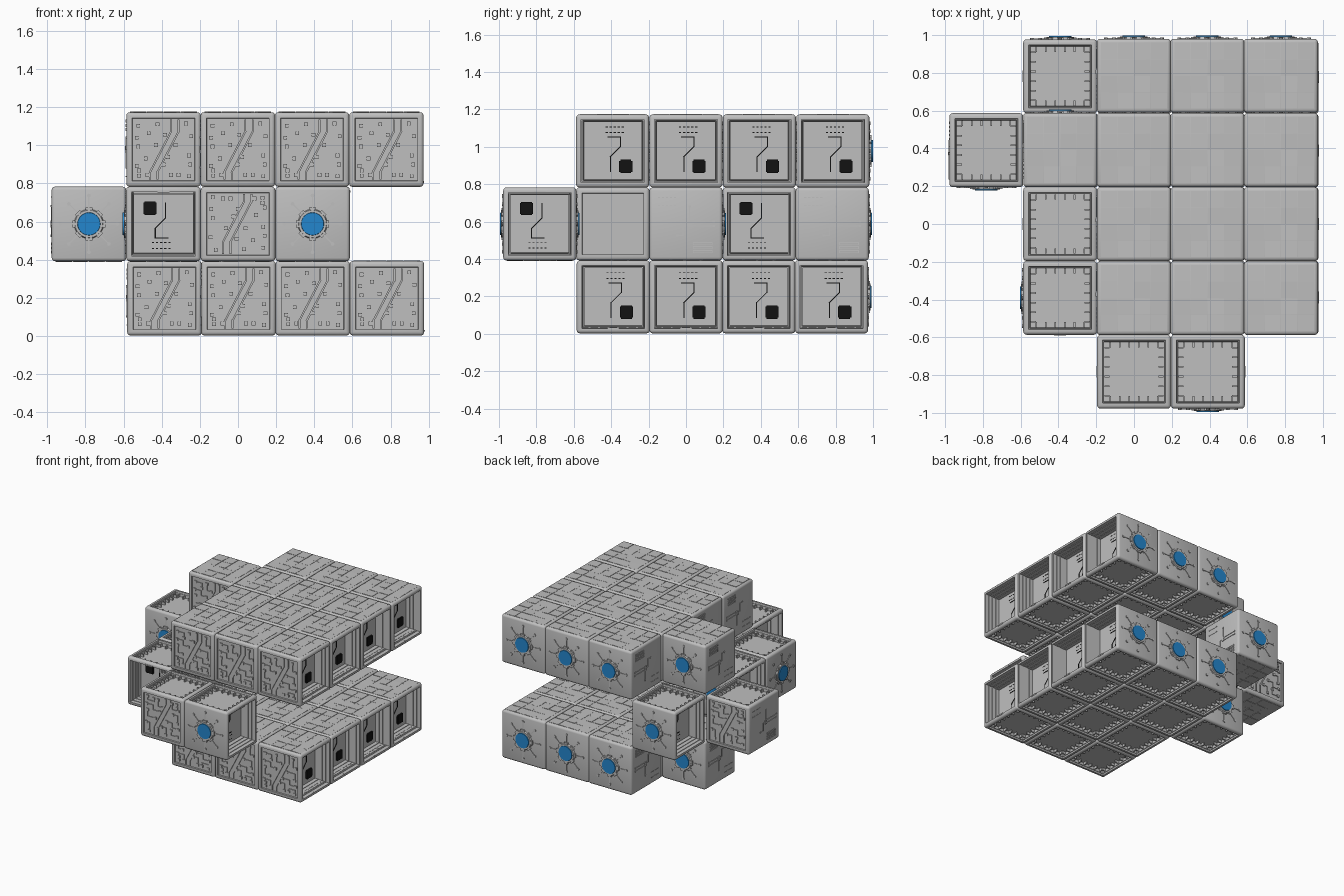
import bpy, bmesh, math, random
from mathutils import Matrix, Vector

if "Cube" in bpy.data.objects:
    bpy.data.objects.remove(bpy.data.objects["Cube"])

random.seed(4)
S = 0.391          # module size
H = S / 2


def material(name, rgb):
    m = bpy.data.materials.new(name)
    m.diffuse_color = (*rgb, 1)
    m.use_nodes = True
    m.node_tree.nodes["Principled BSDF"].inputs["Base Color"].default_value = m.diffuse_color
    return m


GREY = material("light grey panel", (0.52, 0.52, 0.52))
BLACK = material("black chip", (0.006, 0.006, 0.006))
BLUE = material("blue core", (0.017, 0.24, 0.61))


# Frame of each cube face: u right, v up, n outward, origin on the face
def frame(u, v, n):
    u, v, n = Vector(u), Vector(v), Vector(n)
    m = Matrix((u, v, n)).transposed().to_4x4()
    m.translation = n * H
    return m


FRONT = frame((1, 0, 0), (0, 0, 1), (0, -1, 0))
BACK = frame((-1, 0, 0), (0, 0, 1), (0, 1, 0))
RIGHT = frame((0, 1, 0), (0, 0, 1), (1, 0, 0))
LEFT = frame((0, -1, 0), (0, 0, 1), (-1, 0, 0))
TOP = frame((1, 0, 0), (0, 1, 0), (0, 0, 1))
BOTTOM = frame((1, 0, 0), (0, -1, 0), (0, 0, -1))


# Box on a face; u, v and sizes are fractions of the module, heights are absolute
def box(bm, f, u, v, du, dv, h0, h1, rot=0.0):
    m = (f @ Matrix.Translation((u * S, v * S, (h0 + h1) / 2)) @ Matrix.Rotation(rot, 4, 'Z')
         @ Matrix.Diagonal((du * S, dv * S, h1 - h0, 1)))
    return bmesh.ops.create_cube(bm, size=1, matrix=m)["verts"]


def path(bm, f, pts, w, h0, h1):
    for (a, b), (c, d) in zip(pts, pts[1:]):
        box(bm, f, (a + c) / 2, (b + d) / 2, math.hypot(c - a, d - b) + w, w, h0, h1,
            math.atan2(d - b, c - a))


def disc(bm, f, u, v, r, h0, h1, n=24, r2=None):
    bmesh.ops.create_cone(bm, cap_ends=True, segments=n, radius1=r * S, radius2=(r2 or r) * S,
                          depth=h1 - h0,
                          matrix=f @ Matrix.Translation((u * S, v * S, (h0 + h1) / 2)))


parts = []


def finish(name, bm, mat):
    me = bpy.data.meshes.new(name)
    bm.to_mesh(me)
    bm.free()
    me.materials.append(mat)
    me.shade_smooth()
    me.set_sharp_from_angle(angle=math.radians(32))
    parts.append((name, me))


# Shell: rounded cube with recesses in three faces
bm = bmesh.new()
bmesh.ops.create_cube(bm, size=S)
bmesh.ops.bevel(bm, geom=bm.edges[:], offset=0.018, segments=3, profile=0.5, affect='EDGES')


def recess(direction, steps):
    face = max(bm.faces, key=lambda q: q.calc_area() * q.normal.dot(Vector(direction)))
    for thick, depth in steps:
        bmesh.ops.inset_individual(bm, faces=[face], thickness=thick, depth=depth)


recess((1, 0, 0), [(0.013, 0)] + [(0.001, -0.03), (0.0055, 0)] * 3 + [(0.001, -0.03)])
recess((0, 0, -1), [(0.015, 0), (0.004, -0.012), (0.006, 0), (0.003, -0.023)])
recess((0, -1, 0), [(0.018, 0), (0.003, -0.010)])
finish("module_shell", bm, GREY)

# Front circuit relief: diagonal channel with traces and pads on both sides
bm = bmesh.new()
A, B = -0.012, -0.002
for off in (-0.05, 0.05):
    path(bm, FRONT, [(-0.13 + off, -0.39), (-0.13 + off, -0.30), (0.15 + off, 0.24),
                     (0.15 + off, 0.39)], 0.025, A, B)
traces = [
    [(-0.34, 0.32), (-0.20, 0.32), (-0.20, 0.22)],
    [(-0.36, 0.16), (-0.22, 0.16), (-0.22, 0.06), (-0.10, 0.06)],
    [(-0.08, 0.34), (-0.08, 0.20), (0.02, 0.20)],
    [(-0.34, 0.04), (-0.34, -0.12), (-0.24, -0.12)],
    [(-0.36, -0.22), (-0.22, -0.22), (-0.22, -0.34)],
    [(-0.33, -0.35), (-0.33, -0.28)],
    [(0.30, 0.35), (0.30, 0.18), (0.37, 0.18)],
    [(0.16, 0.06), (0.34, 0.06), (0.34, -0.08)],
    [(0.06, -0.10), (0.22, -0.10), (0.22, -0.20), (0.36, -0.20)],
    [(0.00, -0.20), (0.10, -0.20), (0.10, -0.34)],
    [(0.20, -0.34), (0.20, -0.28), (0.34, -0.28), (0.34, -0.36)],
]
for t in traces:
    path(bm, FRONT, t, 0.016, A, B - 0.002)
    for p in (t[0], t[-1]):
        box(bm, FRONT, *p, 0.05, 0.05, A, B)
finish("circuit_relief", bm, GREY)

# Core collar: notched ring with eight spokes ending in studs
bm = bmesh.new()
disc(bm, BACK, 0, 0, 0.20, -0.002, 0.012, 32, 0.185)
for i in range(8):
    a = i * math.pi / 4
    c, s = math.cos(a), math.sin(a)
    box(bm, BACK, 0.20 * c, 0.20 * s, 0.04, 0.09, -0.002, 0.010, a)
    path(bm, BACK, [(0.2 * c, 0.2 * s), (0.37 * c, 0.37 * s)], 0.018, -0.002, 0.004)
    disc(bm, BACK, 0.38 * c, 0.38 * s, 0.026, -0.002, 0.006, 8)
finish("core_collar", bm, GREY)

# Glowing lens of the core
bm = bmesh.new()
disc(bm, BACK, 0, 0, 0.16, 0.0, 0.018, 32, 0.15)
finish("core_lens", bm, BLUE)

# Chip, its trace and pin marks on the floor of the deep recess
bm = bmesh.new()
D = -0.121
box(bm, RIGHT, 0.18, -0.21, 0.15, 0.18, D, D + 0.012)
box(bm, RIGHT, 0.18, -0.21, 0.18, 0.15, D, D + 0.011)
path(bm, RIGHT, [(-0.03, -0.28), (-0.03, -0.08), (0.11, 0.06), (0.11, 0.19), (-0.06, 0.19)],
     0.014, D, D + 0.004)
for i in range(5):
    for v in (0.25, 0.33):
        box(bm, RIGHT, -0.08 + i * 0.055, v, 0.03, 0.012, D, D + 0.003)
finish("chip_and_trace", bm, BLACK)

# Memory sockets beside the chip and a latch on the recess lip
bm = bmesh.new()
for i in range(4):
    u = -0.30 + i * 0.075
    box(bm, RIGHT, u, -0.27, 0.055, 0.16, D, D + 0.008)
    box(bm, RIGHT, u, -0.27, 0.03, 0.12, D, D + 0.013)
box(bm, RIGHT, 0, -0.435, 0.16, 0.025, -0.01, 0.003)
finish("memory_sockets", bm, GREY)

# Left side: vents, lines and dashes
bm = bmesh.new()
for i in range(3):
    v = 0.27 + i * 0.055
    for e in (-0.016, 0.016):
        box(bm, LEFT, -0.23, v + e, 0.27, 0.008, -0.002, 0.003)
    for e in (-0.13, 0.13):
        box(bm, LEFT, -0.23 + e, v, 0.01, 0.035, -0.002, 0.003)
box(bm, LEFT, -0.05, 0.0, 0.05, 0.09, -0.002, 0.006)
for pts in ([(-0.05, 0.03), (-0.38, 0.03)], [(-0.05, -0.03), (-0.38, -0.03)],
            [(-0.05, 0), (-0.05, -0.24)], [(-0.05, 0.0), (0.04, 0.0), (0.04, 0.16), (0.12, 0.16)]):
    path(bm, LEFT, pts, 0.012, -0.002, 0.004)
    box(bm, LEFT, *pts[-1], 0.03, 0.03, -0.002, 0.005)
for i in range(5):
    for v in (-0.25, -0.36):
        box(bm, LEFT, 0.37 - i * 0.055, v, 0.03, 0.01, -0.002, 0.003)
finish("side_vents_and_lines", bm, GREY)

# Top: sixteen slightly tilted tiles
bm = bmesh.new()
W = 0.225
for i in range(4):
    for j in range(4):
        vs = box(bm, TOP, (i - 1.5) * W, (j - 1.5) * W, W - 0.006, W - 0.006, -0.004, 0.002)
        tx, ty = random.choice(((0.03, 0), (-0.03, 0), (0, 0.03), (0, -0.03)))
        for v in vs:
            if v.co.z > H:
                v.co.z += tx * (v.co.x - (i - 1.5) * W * S) + ty * (v.co.y - (j - 1.5) * W * S)
finish("top_tiles", bm, GREY)

# Bottom: short fingers around the shallow recess
bm = bmesh.new()
for k in range(4):
    f = BOTTOM @ Matrix.Rotation(k * math.pi / 2, 4, 'Z')
    for i in range(6):
        box(bm, f, (i - 2.5) * 0.13, 0.365, 0.022, 0.07, -0.036, -0.014)
finish("bottom_fingers", bm, GREY)


# Place one full module
def module(x, y, z, flip=0.0, turn=0.0):
    m = (Matrix.Translation((x, y, z)) @ Matrix.Rotation(turn, 4, 'Z')
         @ Matrix.Rotation(flip, 4, 'X'))
    for name, me in parts:
        ob = bpy.data.objects.new(name, me)
        ob.matrix_world = m
        bpy.context.collection.objects.link(ob)


# Upper and lower decks: 3 x 4 modules and one on the left
for z, x0, pitch in ((0.198, 0.003, 0.389), (0.978, -0.001, 0.3925)):
    for i, j in [(i, j) for i in range(3) for j in range(-1, 3)] + [(-1, 1)]:
        module(x0 + i * pitch - 0.003 * i * (pitch > 0.39), j * pitch, z)

# Middle ring: upside-down modules turned different ways
P = 0.391
for i, j, quarter in ((-2, 1, 0), (-1, -1, -1), (-1, 0, 2), (-1, 2, 2), (0, -2, 2), (1, -2, 0)):
    module(i * P, j * P, 0.588, math.pi, quarter * math.pi / 2)
